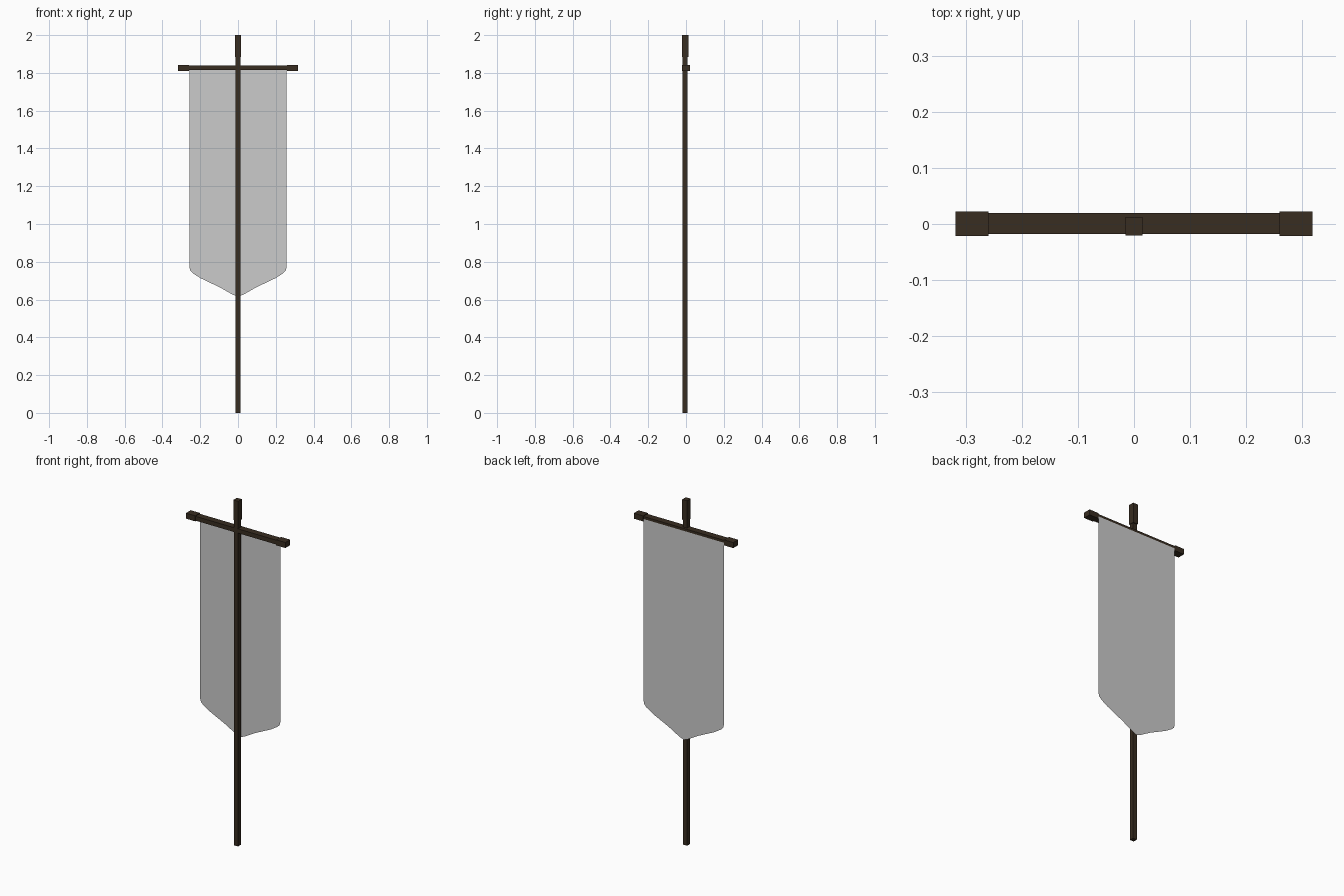
import bpy, bmesh

if "Cube" in bpy.data.objects:
    bpy.data.objects.remove(bpy.data.objects["Cube"])

wood = bpy.data.materials.new("dark_wood")
wood.diffuse_color = (0.04, 0.026, 0.015, 1)
wood.use_nodes = True
wood.node_tree.nodes["Principled BSDF"].inputs["Base Color"].default_value = wood.diffuse_color


def box(name, lo, hi):
    bm = bmesh.new()
    bmesh.ops.create_cube(bm, size=1)
    for v in bm.verts:
        v.co = [(a + b) / 2 + c * (b - a) for a, b, c in zip(lo, hi, v.co)]
    return add(name, bm, wood)


def add(name, bm, mat=None):
    me = bpy.data.meshes.new(name)
    bm.to_mesh(me)
    bm.free()
    ob = bpy.data.objects.new(name, me)
    bpy.context.collection.objects.link(ob)
    if mat:
        me.materials.append(mat)
    return ob


# Upright pole with a thicker square tip
box("pole", (-0.0125, -0.0175, 0), (0.0125, 0.0075, 1.885))
box("pole_tip", (-0.0155, -0.0205, 1.883), (0.0155, 0.0125, 2.0))

# Crossbar with thicker end caps
box("crossbar", (-0.262, -0.018, 1.814), (0.262, 0.02, 1.839))
for side, x in (("left", -0.289), ("right", 0.289)):
    box("crossbar_cap_" + side, (x - 0.0295, -0.0213, 1.811), (x + 0.0295, 0.0223, 1.843))

# Thin cloth hanging behind the pole, pointed at the bottom
half = [(0.257, 1.825), (0.257, 0.77), (0.252, 0.752), (0.238, 0.738),
        (0.196, 0.712), (0.095, 0.664), (0.03, 0.627), (0.0, 0.615)]
outline = half + [(-x, z) for x, z in reversed(half[:-1])]
bm = bmesh.new()
bm.faces.new([bm.verts.new((x, 0.0205, z)) for x, z in outline])
add("banner_cloth", bm)
